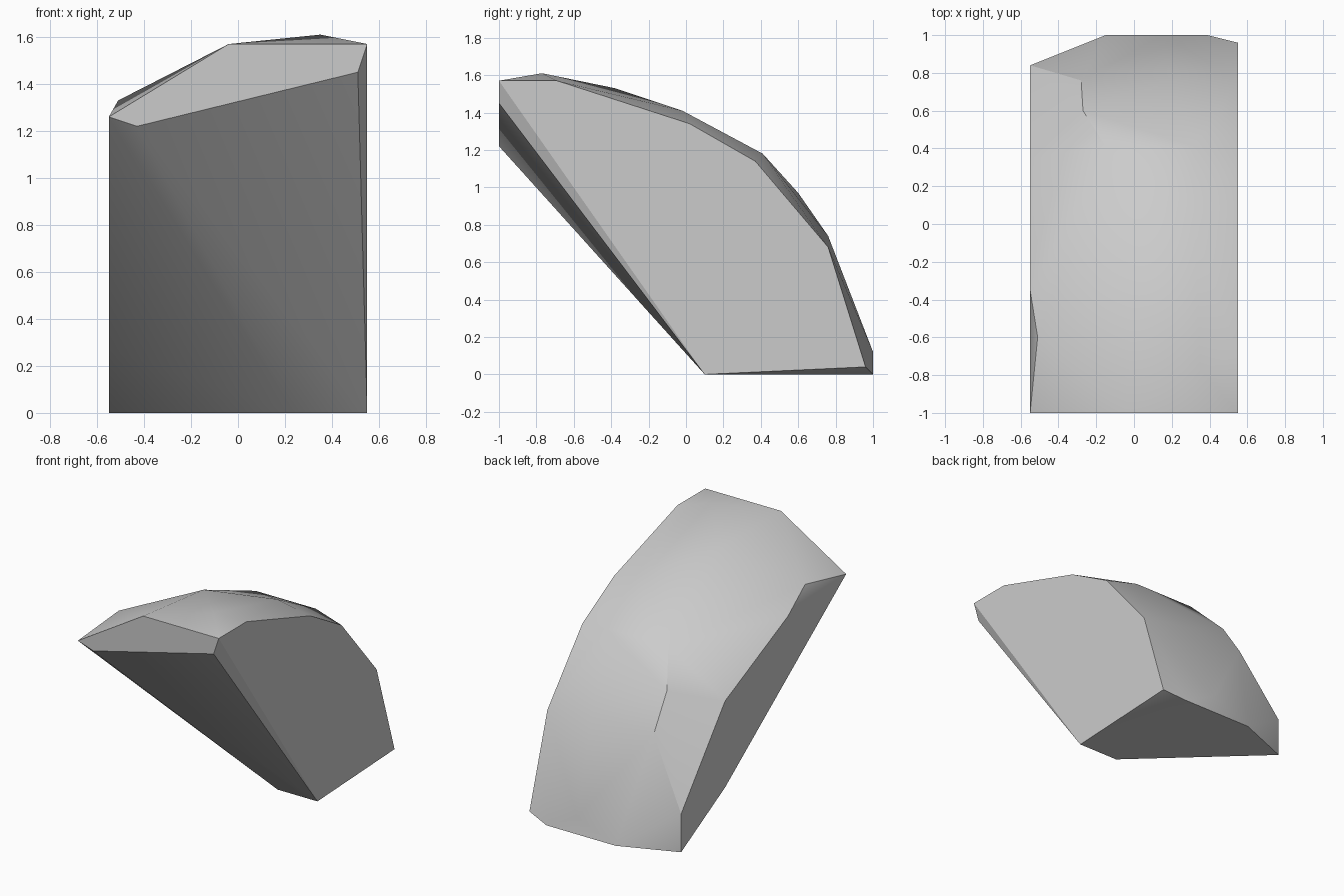
import bpy
import bmesh
import math

# Remove the default object only
default_cube = bpy.data.objects.get("Cube")
if default_cube:
    bpy.data.objects.remove(default_cube, do_unlink=True)


def make_material(name, value):
    """Plain grey material shared by viewport and render."""
    material = bpy.data.materials.new(name)
    colour = (value, value, value, 1)
    material.diffuse_color = colour
    material.use_nodes = True
    shader = material.node_tree.nodes["Principled BSDF"]
    shader.inputs["Base Color"].default_value = colour
    return material


def make_hull(name, corners, material, smooth_angle):
    """Convex solid stretched over its corner points, with sharp edges kept."""
    bm = bmesh.new()
    for corner in corners:
        bm.verts.new(corner)
    result = bmesh.ops.convex_hull(bm, input=bm.verts[:])
    loose = [v for v in bm.verts if not v.link_faces]
    bmesh.ops.delete(bm, geom=loose, context="VERTS")
    bmesh.ops.dissolve_limit(bm, angle_limit=math.radians(1),
                             verts=bm.verts[:], edges=bm.edges[:])
    bmesh.ops.recalc_face_normals(bm, faces=bm.faces[:])
    mesh = bpy.data.meshes.new(name)
    bm.to_mesh(mesh)
    bm.free()
    mesh.materials.append(material)
    obj = bpy.data.objects.new(name, mesh)
    bpy.context.collection.objects.link(obj)
    bpy.ops.object.select_all(action="DESELECT")
    obj.select_set(True)
    bpy.context.view_layer.objects.active = obj
    bpy.ops.object.shade_smooth_by_angle(angle=math.radians(smooth_angle))
    return obj


side = 0.55

# Flat front end: x, z outline at the foremost plane
front_outline = [(-side, 1.26), (-.43, 1.22), (.51, 1.45), (side, 1.57), (-.04, 1.57)]
# Flat left side: y, z outline
left_outline = [(-.69, 1.57), (.02, 1.34), (.37, 1.14), (.76, .68), (.96, .04), (.1, 0)]
# Flat right side: y, z outline
right_outline = [(-.35, 1.21), (.35, .88), (.84, .27), (.84, 0), (.35, .27)]
# Base and back edge corners
base_corners = [(.24, .1, 0), (.39, 1, 0), (-.15, 1, 0), (.15, 1, .12)]
# Rounded top and back surface
crown_corners = [(.35, -.77, 1.61), (-.51, -.6, 1.33), (0, -.38, 1.53),
                 (.32, -.02, 1.41), (.32, .41, 1.18), (-.15, .41, 1.18),
                 (-.27, .6, .97), (-.28, .76, .73), (.2, .76, .74)]

corners = [(x, -1, z) for x, z in front_outline]
corners += [(side, y, z) for y, z in left_outline]
corners += [(-side, y, z) for y, z in right_outline]
corners += base_corners + crown_corners

stone_grey = make_material("stone grey", .6)
make_hull("rock_fragment", corners, stone_grey, 30)
